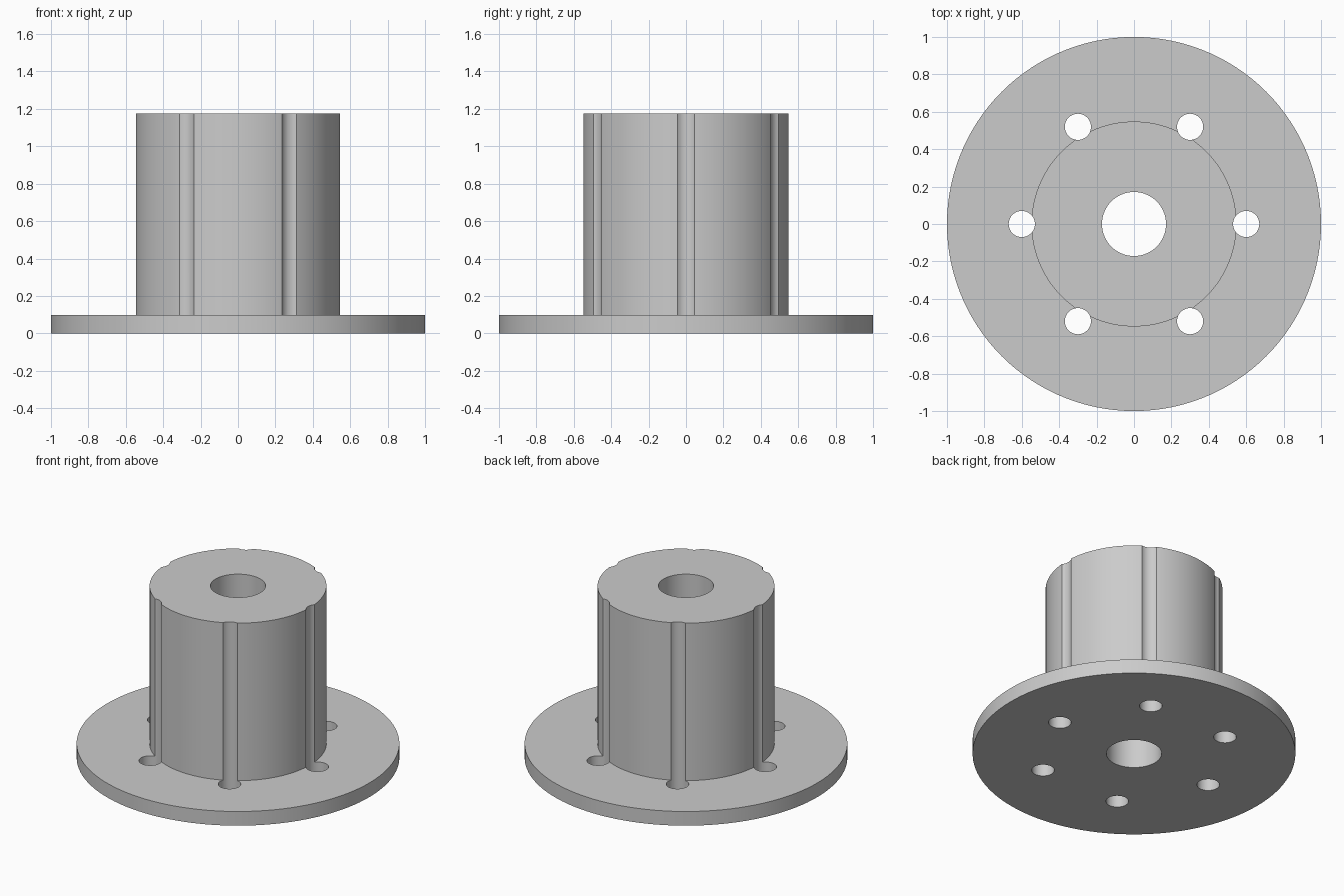
import bpy, bmesh
from math import pi, radians
from mathutils import Matrix, Vector

if "Cube" in bpy.data.objects:
    bpy.data.objects.remove(bpy.data.objects["Cube"], do_unlink=True)

FLANGE_R, HUB_R, BORE_R = 1.0, 0.548, 0.171
FLANGE_TOP, HUB_TOP = 0.097, 1.174
HOLE_R, HOLE_CIRCLE, HOLES = 0.07, 0.6, 6

grey = bpy.data.materials.new("plain grey")
grey.use_nodes = True
colour = (0.6, 0.6, 0.6, 1)
grey.diffuse_color = colour
grey.node_tree.nodes["Principled BSDF"].inputs["Base Color"].default_value = colour


def new_object(name, bm):
    bmesh.ops.recalc_face_normals(bm, faces=bm.faces)
    mesh = bpy.data.meshes.new(name)
    bm.to_mesh(mesh)
    bm.free()
    mesh.materials.append(grey)
    obj = bpy.data.objects.new(name, mesh)
    bpy.context.collection.objects.link(obj)
    return obj


# Flanged hub with its central bore, turned from one closed profile
profile = [(BORE_R, 0), (FLANGE_R, 0), (FLANGE_R, FLANGE_TOP),
           (HUB_R, FLANGE_TOP), (HUB_R, HUB_TOP), (BORE_R, HUB_TOP)]
bm = bmesh.new()
verts = [bm.verts.new((r, 0, z)) for r, z in profile]
edges = [bm.edges.new((v, verts[i - 1])) for i, v in enumerate(verts)]
bmesh.ops.spin(bm, geom=verts + edges, cent=(0, 0, 0), axis=(0, 0, 1),
               angle=2 * pi, steps=120, use_merge=True)
bmesh.ops.remove_doubles(bm, verts=bm.verts, dist=1e-5)
hub = new_object("flanged_hub", bm)

# Bolt drills: pierce the flange and groove the side of the hub
bm = bmesh.new()
for i in range(HOLES):
    place = (Matrix.Rotation(2 * pi * i / HOLES, 4, "Z")
             @ Matrix.Translation(Vector((HOLE_CIRCLE, 0, HUB_TOP / 2))))
    bmesh.ops.create_cone(bm, cap_ends=True, segments=48, radius1=HOLE_R,
                          radius2=HOLE_R, depth=HUB_TOP + 0.4, matrix=place)
drills = new_object("bolt_drills", bm)
drills.hide_render = True

cut = hub.modifiers.new("bolt holes", "BOOLEAN")
cut.operation = "DIFFERENCE"
cut.solver = "EXACT"
cut.object = drills
bpy.context.view_layer.objects.active = hub
bpy.ops.object.select_all(action="DESELECT")
hub.select_set(True)
bpy.ops.object.modifier_apply(modifier=cut.name)
bpy.data.objects.remove(drills, do_unlink=True)

# Smooth round walls, crisp rims
bpy.ops.object.shade_smooth_by_angle(angle=radians(25))
